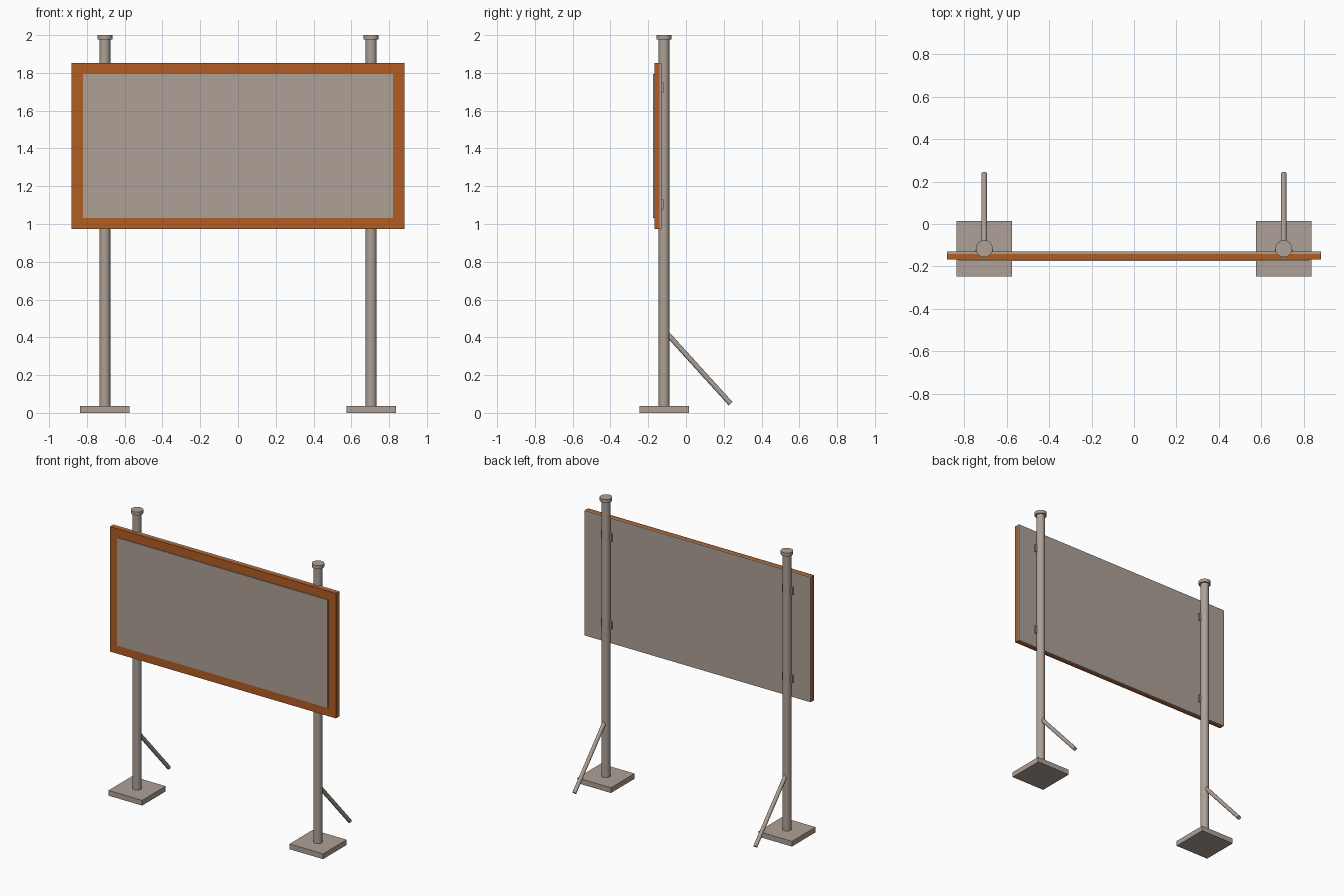
import bpy
from mathutils import Vector

if "Cube" in bpy.data.objects:
    bpy.data.objects.remove(bpy.data.objects["Cube"])


def material(name, rgb):
    m = bpy.data.materials.new(name)
    m.diffuse_color = (*rgb, 1)
    m.use_nodes = True
    m.node_tree.nodes["Principled BSDF"].inputs["Base Color"].default_value = m.diffuse_color
    return m


GREY = material("warm_grey", (0.42, 0.355, 0.305))
ORANGE = material("burnt_orange", (0.45, 0.11, 0.017))


def box(name, x, y, z, mat):
    """Box from (min, max) ranges."""
    bpy.ops.mesh.primitive_cube_add(size=1, location=[(a + b) / 2 for a, b in (x, y, z)])
    ob = bpy.context.object
    ob.name = name
    ob.scale = [b - a for a, b in (x, y, z)]
    bpy.ops.object.transform_apply(location=False, rotation=False, scale=True)
    ob.data.materials.append(mat)
    return ob


def rod(name, start, end, radius, sides, mat):
    """Cylinder between two points."""
    a, b = Vector(start), Vector(end)
    d = b - a
    bpy.ops.mesh.primitive_cylinder_add(vertices=sides, radius=radius, depth=d.length,
                                        location=(a + b) / 2,
                                        rotation=d.to_track_quat('Z', 'Y').to_euler())
    ob = bpy.context.object
    ob.name = name
    ob.data.materials.append(mat)
    bpy.ops.object.shade_smooth_by_angle()
    return ob


PY = -0.116   # post centre line

# Sign board: grey backing, orange frame, thin grey face plate
box("back_board", (-0.881, 0.881), (-0.141, -0.129), (0.973, 1.853), GREY)
box("frame_board", (-0.881, 0.881), (-0.168, -0.141), (0.973, 1.853), ORANGE)
box("face_plate", (-0.821, 0.821), (-0.174, -0.168), (1.033, 1.793), GREY)

for side, x in (("left", -0.705), ("right", 0.705)):
    # Foot, post and cap
    box(f"{side}_foot", (x - 0.131, x + 0.131), (PY - 0.131, PY + 0.131), (0, 0.037), GREY)
    rod(f"{side}_post", (x, PY, 0.03), (x, PY, 1.99), 0.029, 24, GREY)
    rod(f"{side}_cap", (x, PY, 1.977), (x, PY, 2.0), 0.04, 24, GREY)
    # Rear diagonal brace
    rod(f"{side}_brace", (x, PY, 0.437), (x, 0.236, 0.049), 0.0135, 16, GREY)
    # Brackets holding the board
    for level, z in (("lower", 1.103), ("upper", 1.722)):
        box(f"{side}_{level}_bracket", (x - 0.042, x + 0.042), (-0.131, -0.12),
            (z - 0.027, z + 0.027), GREY)
